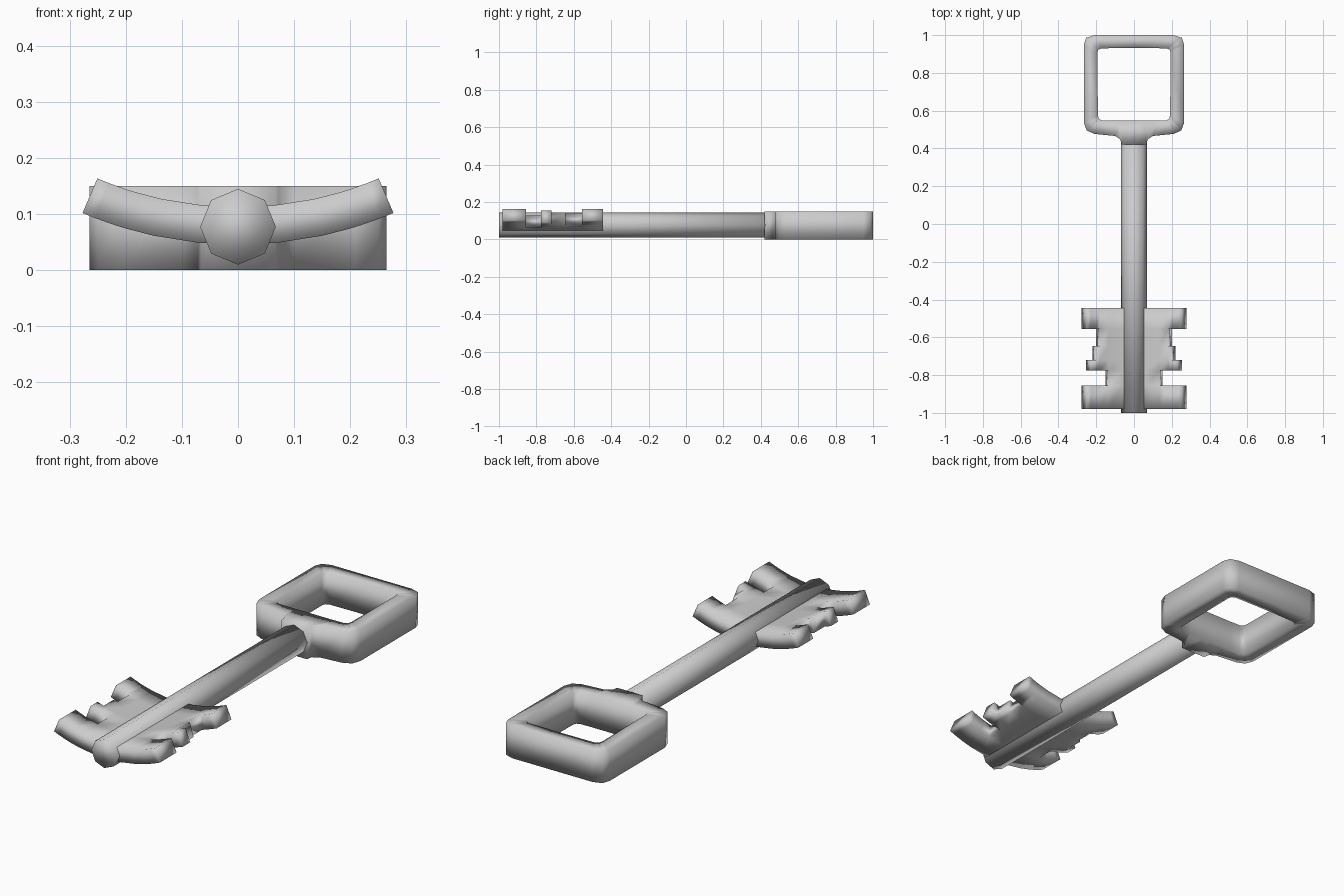
import bpy, bmesh, math

if "Cube" in bpy.data.objects:
    bpy.data.objects.remove(bpy.data.objects["Cube"])


def finish(bm, name):
    bmesh.ops.recalc_face_normals(bm, faces=bm.faces[:])
    for f in bm.faces:
        f.smooth = True
    mesh = bpy.data.meshes.new(name)
    bm.to_mesh(mesh)
    bm.free()
    ob = bpy.data.objects.new(name, mesh)
    bpy.context.collection.objects.link(ob)
    return ob


def extrude_up(bm, height):
    ext = bmesh.ops.extrude_face_region(bm, geom=bm.faces[:], use_keep_orig=True)
    top = [g for g in ext["geom"] if isinstance(g, bmesh.types.BMVert)]
    bmesh.ops.translate(bm, verts=top, vec=(0, 0, height))


def full_loop(half):
    # half profile from bottom centre to top centre, mirrored in x
    return half + [(-x, y) for x, y in reversed(half[1:-1])]


# Shaft: eight-sided rod along y
bpy.ops.mesh.primitive_cylinder_add(vertices=8, radius=0.0675, depth=1.45,
                                    location=(0, -0.275, 0.077),
                                    rotation=(math.pi / 2, 0, 0))
shaft = bpy.context.object
shaft.name = "shaft"
bpy.ops.object.shade_smooth()

# Bow: rounded square handle ring with a short neck
outer = full_loop([(0, .42), (.066, .42), (.072, .448), (.10, .466), (.21, .477),
                   (.25, .495), (.265, .535), (.265, .95), (.253, .986),
                   (.21, 1.0), (0, 1.0)])
inner = full_loop([(0, .547), (.05, .547), (.08, .547), (.12, .547), (.172, .549),
                   (.186, .556), (.191, .575), (.194, .905), (.189, .922),
                   (.172, .93), (0, .932)])
bm = bmesh.new()
vo = [bm.verts.new((x, y, 0)) for x, y in outer]
vi = [bm.verts.new((x, y, 0)) for x, y in inner]
n = len(vo)
for i in range(n):
    j = (i + 1) % n
    bm.faces.new((vo[i], vo[j], vi[j], vi[i]))
extrude_up(bm, 0.15)
finish(bm, "bow")

# Bit: notched plate, bent to an arc across x
R, THICK, BASE = 0.706, 0.067, 0.045
rows = [(-.98, -.855, .276), (-.855, -.775, .15), (-.775, -.72, .254),
        (-.72, -.645, .22), (-.645, -.555, .20), (-.555, -.445, .278)]
half_x = [0, .07, .15, .20, .22, .254, .277]
xs = [-x for x in reversed(half_x[1:])] + half_x
ys = [r[0] for r in rows] + [rows[-1][1]]
bm = bmesh.new()
grid = [[bm.verts.new((x, y, 0)) for x in xs] for y in ys]
for j, (_, _, reach) in enumerate(rows):
    for i in range(len(xs) - 1):
        if max(abs(xs[i]), abs(xs[i + 1])) <= reach + .002:
            bm.faces.new((grid[j][i], grid[j][i + 1],
                          grid[j + 1][i + 1], grid[j + 1][i]))
bmesh.ops.delete(bm, geom=[v for v in bm.verts if not v.link_faces], context='VERTS')
extrude_up(bm, THICK)
for v in bm.verts:
    a = math.asin(v.co.x / R)
    r = R - v.co.z
    v.co.x = r * math.sin(a)
    v.co.z = BASE + R - r * math.cos(a)
finish(bm, "bit")
